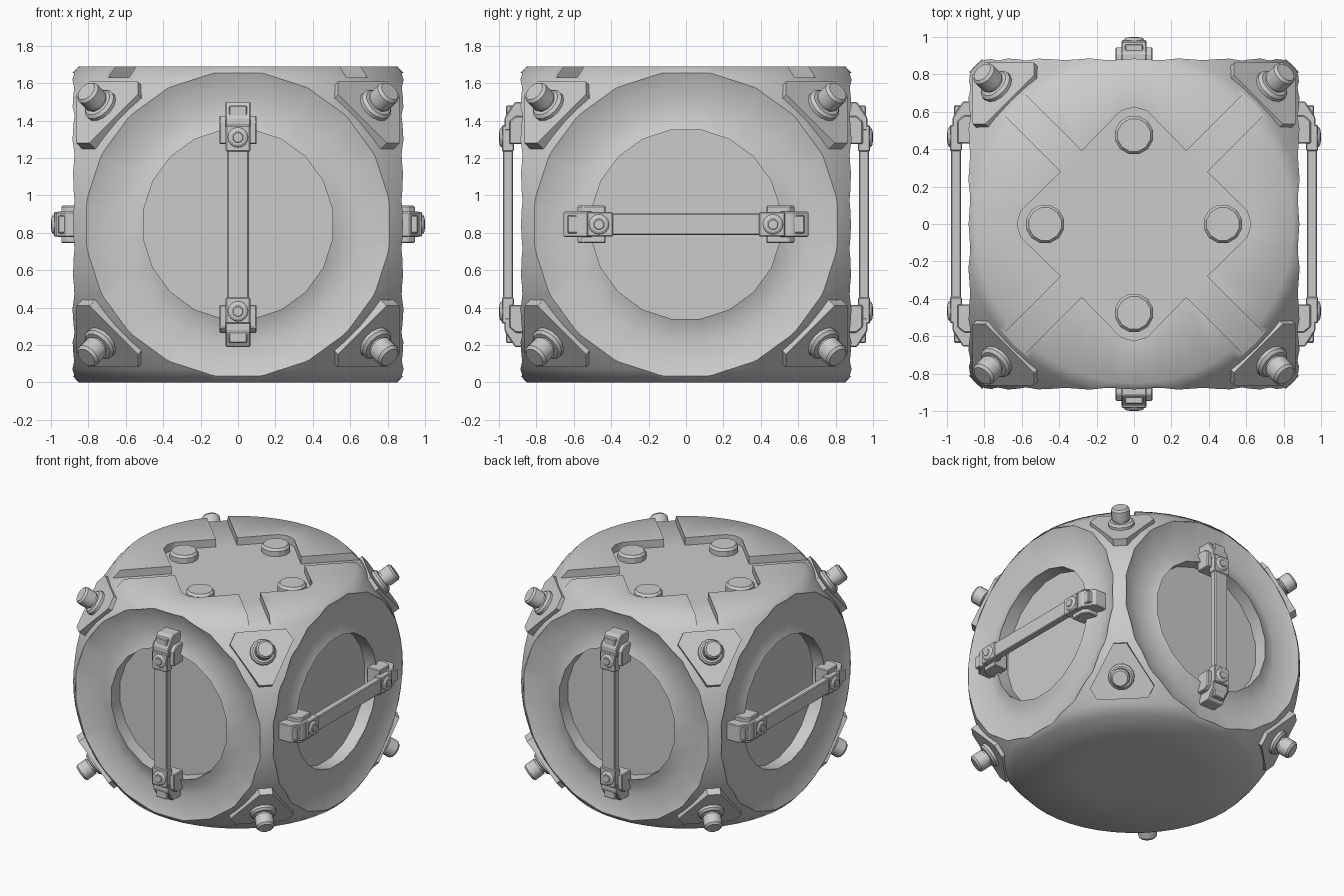
import bpy, bmesh
from math import pi, sin, cos, radians, sqrt
from mathutils import Matrix, Vector

if "Cube" in bpy.data.objects:
    bpy.data.objects.remove(bpy.data.objects["Cube"])

HALF_H = 0.845      # half height of the body
RADIUS = 1.2        # radius of the rounded corners
LIFT = Matrix.Translation((0, 0, HALF_H))

grey = bpy.data.materials.new("plain grey")
grey.use_nodes = True
grey.diffuse_color = (0.6, 0.6, 0.6, 1)
grey.node_tree.nodes["Principled BSDF"].inputs["Base Color"].default_value = (0.6, 0.6, 0.6, 1)


def lathe(bm, profile, sides, matrix=Matrix(), phase=0.0):
    """Revolve (radius, height) points around local z; r = 0 ends become poles."""
    rings = []
    for r, h in profile:
        if r == 0:
            rings.append([bm.verts.new(matrix @ Vector((0, 0, h)))] * sides)
        else:
            rings.append([bm.verts.new(matrix @ Vector((r * cos(a), r * sin(a), h)))
                          for a in (phase + 2 * pi * i / sides for i in range(sides))])
    for lo, hi in zip(rings, rings[1:]):
        for i in range(sides):
            j = (i + 1) % sides
            bm.faces.new(list(dict.fromkeys((lo[i], lo[j], hi[j], hi[i]))))


def prism(bm, points, vec, place):
    """Extrude a flat outline; place turns 2D points into 3D."""
    base = [bm.verts.new(place(*p)) for p in points]
    top = [bm.verts.new(v.co + Vector(vec)) for v in base]
    bm.faces.new(base[::-1])
    bm.faces.new(top)
    for i in range(len(base)):
        j = (i + 1) % len(base)
        bm.faces.new((base[i], base[j], top[j], top[i]))


def finish(bm, name):
    bmesh.ops.recalc_face_normals(bm, faces=bm.faces)
    mesh = bpy.data.meshes.new(name)
    bm.to_mesh(mesh)
    bm.free()
    mesh.materials.append(grey)
    return mesh


def add(name, mesh, matrix=Matrix()):
    obj = bpy.data.objects.new(name, mesh)
    bpy.context.collection.objects.link(obj)
    obj.matrix_world = LIFT @ matrix
    return obj


def smooth(obj, angle):
    bpy.ops.object.select_all(action="DESELECT")
    obj.select_set(True)
    bpy.context.view_layer.objects.active = obj
    bpy.ops.object.shade_smooth_by_angle(angle=radians(angle))


# Frames that carry the front (-y) onto each side; handles on the flanks lie flat
turn = Matrix.Rotation(pi / 2, 4, "Y")
sides = {"front": Matrix(),
         "back": Matrix.Rotation(pi, 4, "Z"),
         "left": Matrix.Rotation(pi / 2, 4, "Z") @ turn,
         "right": Matrix.Rotation(-pi / 2, 4, "Z") @ turn}
to_front = Matrix.Rotation(pi / 2, 4, "X")      # local z -> -y

# Body: ball with flat top and bottom
rim = sqrt(RADIUS ** 2 - HALF_H ** 2)
steps = 20
arc = []
for i in range(steps + 1):
    h = RADIUS * sin((2 * i / steps - 1) * 0.7813)
    h = max(-HALF_H, min(HALF_H, h))
    arc.append((sqrt(RADIUS ** 2 - h * h), h))
bm = bmesh.new()
lathe(bm, [(0, -HALF_H), (rim * 0.5, -HALF_H)] + arc + [(rim * 0.5, HALF_H), (0, HALF_H)], 48)
body = add("body", finish(bm, "body"))

# Cutter for the four round ports: dish, raised lip and sunken window
bm = bmesh.new()
port = [(0, 0.76), (0.511, 0.76), (0.511, 0.865), (0.643, 0.81), (0.82, 0.876), (0.82, 1.3), (0, 1.3)]
for frame in sides.values():
    lathe(bm, port, 20, frame @ to_front, pi / 20)
port_cutter = add("port_cutter", finish(bm, "port_cutter"))

# Cutter for the top recess: blunt diamond with four diagonal slots
quarter = [(0, 0.625), (0.07, 0.605), (0.28, 0.39), (0.78, 0.89), (0.89, 0.78), (0.39, 0.28), (0.605, 0.07)]
outline = []
for k in range(4):
    rot = Matrix.Rotation(-k * pi / 2, 2)
    outline += [tuple(rot @ Vector(p)) for p in quarter]
bm = bmesh.new()
prism(bm, outline, (0, 0, 0.4), lambda x, y: Vector((x, y, 0.785)))
recess_cutter = add("recess_cutter", finish(bm, "recess_cutter"))

for cutter in (port_cutter, recess_cutter):
    cutter.hide_render = True
    mod = body.modifiers.new("cut", "BOOLEAN")
    mod.operation = "DIFFERENCE"
    mod.solver = "EXACT"
    mod.object = cutter
bpy.context.view_layer.update()
cut = bpy.data.meshes.new_from_object(body.evaluated_get(bpy.context.evaluated_depsgraph_get()))
body.modifiers.clear()
body.data = cut
for cutter in (port_cutter, recess_cutter):
    bpy.data.objects.remove(cutter)
smooth(body, 48)

# Knobs in the top recess
bm = bmesh.new()
lathe(bm, [(0, 0.77), (0.105, 0.77), (0.105, 0.825), (0.09, 0.843), (0, 0.843)], 12, phase=pi / 12)
knob = finish(bm, "top_knob")
for k in range(4):
    add(f"top_knob_{k + 1}", knob,
        Matrix.Rotation(k * pi / 2, 4, "Z") @ Matrix.Translation((0.475, 0, 0)))

# Handle: bar with a hinged foot at each end (outline is depth, height)
bm = bmesh.new()


def block(points, half_width, flip=1):
    prism(bm, points, (2 * half_width, 0, 0), lambda d, z: Vector((-half_width, -d, z * flip)))


def rect(d0, d1, z0, z1):
    return [(d0, z0), (d1, z0), (d1, z1), (d0, z1)]


block(rect(0.925, 0.978, -0.43, 0.43), 0.058)
for s in (1, -1):
    block([(0.81, 0.5), (0.81, 0.655), (0.915, 0.655), (0.97, 0.57), (0.97, 0.5)], 0.068, s)
    block([(0.83, 0.43), (0.83, 0.58), (0.91, 0.58), (0.945, 0.55), (0.945, 0.43)], 0.1, s)
    block(rect(0.92, 0.985, 0.39, 0.53), 0.066, s)
    block(rect(0.9, 0.962, 0.54, 0.635), 0.048, s)
    pivot = Matrix.Translation((0, 0, s * 0.465)) @ to_front
    lathe(bm, [(0, 0.97), (0.058, 0.97), (0.055, 0.988), (0.04, 0.996), (0, 0.996)], 16, pivot)
    lathe(bm, [(0, 0.98), (0.032, 0.98), (0.032, 1.0), (0, 1.0)], 8, pivot, pi / 8)
handle = finish(bm, "handle")
for name, frame in sides.items():
    obj = add(f"{name}_handle", handle, frame)
    bevel = obj.modifiers.new("soft_edges", "BEVEL")
    bevel.width = 0.006
    bevel.segments = 1
    bevel.limit_method = "ANGLE"

# Corner mounts: blunt triangular plate with a stepped bolt
tri = []
for k in range(3):
    for off in (-0.2, 0.2):
        a = -pi / 2 + k * 2 * pi / 3 + off
        tri.append((0.245 * cos(a), 0.245 * sin(a)))
bm = bmesh.new()
prism(bm, tri, (0, 0, 0.1), lambda x, y: Vector((x, y, -0.09)))
plate = finish(bm, "corner_plate")
bm = bmesh.new()
lathe(bm, [(0, -0.02), (0.095, -0.02), (0.095, 0.03), (0.08, 0.045), (0.058, 0.045),
           (0.058, 0.06), (0.068, 0.06), (0.068, 0.135), (0.055, 0.15), (0, 0.15)], 14)
bolt = finish(bm, "corner_bolt")
for v in (1, -1):
    level = "upper" if v > 0 else "lower"
    for x, y, corner in ((1, -1, "front_left"), (-1, -1, "front_right"),
                         (1, 1, "back_left"), (-1, 1, "back_right")):
        out = Vector((x, y, v)).normalized()
        across = Vector((0, 0, v)).cross(out).normalized()
        up = out.cross(across)
        frame = Matrix((across, up, out)).transposed().to_4x4()
        frame.translation = Vector((0.725 * x, 0.725 * y, 0.625 * v))
        add(f"{level}_{corner}_plate", plate, frame)
        add(f"{level}_{corner}_bolt", bolt, frame)
for obj in list(bpy.context.scene.objects):
    if obj.name.endswith("_bolt"):
        smooth(obj, 35)
